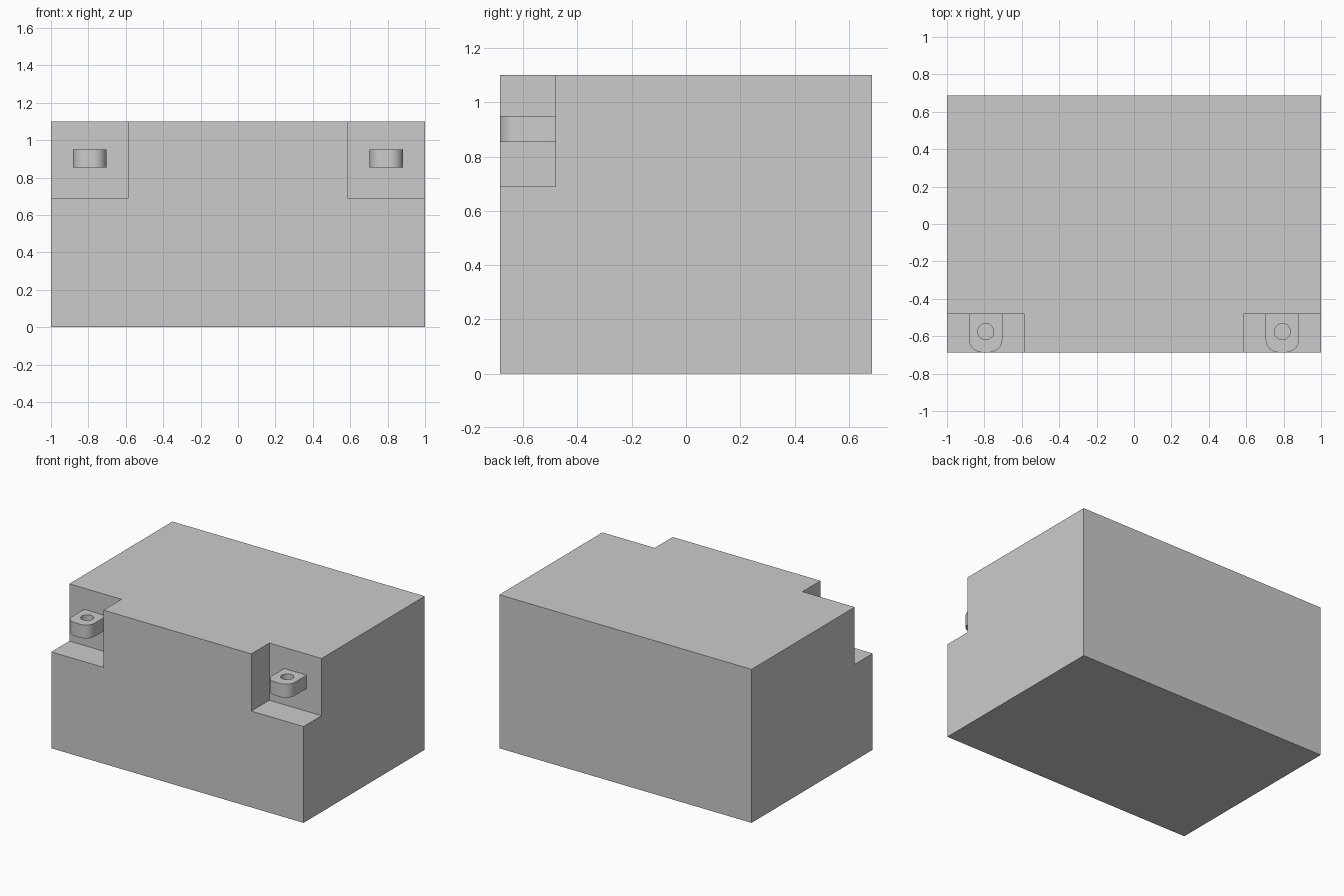
import bpy, math

if "Cube" in bpy.data.objects:
    bpy.data.objects.remove(bpy.data.objects["Cube"])

W, D, H = 1.0, 0.686, 1.10            # half width, half depth, height
NOTCH_X, NOTCH_Y, NOTCH_Z = 0.586, -0.482, 0.69
LUG_X, LUG_HALF, LUG_FILLET = 0.793, 0.089, 0.069
LUG_Z0, LUG_Z1 = 0.853, 0.949
HOLE_Y, HOLE_R = -0.575, 0.043


def box(name, lo, hi):
    bpy.ops.mesh.primitive_cube_add(size=1, location=[(a + b) / 2 for a, b in zip(lo, hi)])
    ob = bpy.context.object
    ob.name = name
    ob.scale = [b - a for a, b in zip(lo, hi)]
    bpy.ops.object.transform_apply(location=True, rotation=True, scale=True)
    return ob


def arc(cx, cy, r, start, end, n):
    return [(cx + r * math.cos(math.radians(start + (end - start) * i / n)),
             cy + r * math.sin(math.radians(start + (end - start) * i / n)))
            for i in range(n + 1)]


def plate(name, loops, z0, z1):
    # Closed outlines filled and extruded; inner loops become holes
    curve = bpy.data.curves.new(name, 'CURVE')
    curve.dimensions = '2D'
    curve.fill_mode = 'BOTH'
    curve.extrude = (z1 - z0) / 2
    for pts in loops:
        sp = curve.splines.new('POLY')
        sp.points.add(len(pts) - 1)
        for p, (x, y) in zip(sp.points, pts):
            p.co = (x, y, 0, 1)
        sp.use_cyclic_u = True
    ob = bpy.data.objects.new(name, curve)
    bpy.context.collection.objects.link(ob)
    ob.location.z = (z0 + z1) / 2
    bpy.ops.object.select_all(action='DESELECT')
    ob.select_set(True)
    bpy.context.view_layer.objects.active = ob
    bpy.ops.object.convert(target='MESH')
    bpy.ops.object.shade_smooth_by_angle(angle=math.radians(30))
    return bpy.context.object


# Main block with the two front top corners cut away
body = box("body", (-W, -D, 0), (W, D, H))
for side in (-1, 1):
    xs = sorted((side * NOTCH_X, side * (W + 0.2)))
    cutter = box("notch_cutter", (xs[0], -D - 0.2, NOTCH_Z), (xs[1], NOTCH_Y, H + 0.2))
    cutter.hide_render = True
    mod = body.modifiers.new("notch", 'BOOLEAN')
    mod.operation, mod.solver, mod.object = 'DIFFERENCE', 'EXACT', cutter
    bpy.context.view_layer.objects.active = body
    bpy.ops.object.modifier_apply(modifier=mod.name)
    bpy.data.objects.remove(cutter)

# Mounting lugs with rounded front corners and a vertical through hole
for side, label in ((-1, "left"), (1, "right")):
    cx = side * LUG_X
    inset, fy = LUG_HALF - LUG_FILLET, -D + LUG_FILLET
    outline = [(cx + LUG_HALF, NOTCH_Y), (cx - LUG_HALF, NOTCH_Y)]
    outline += arc(cx - inset, fy, LUG_FILLET, 180, 270, 12)
    outline += arc(cx + inset, fy, LUG_FILLET, 270, 360, 12)
    hole = arc(cx, HOLE_Y, HOLE_R, 0, 360, 32)[:-1]
    plate(label + "_mounting_lug", [outline, hole], LUG_Z0, LUG_Z1)
